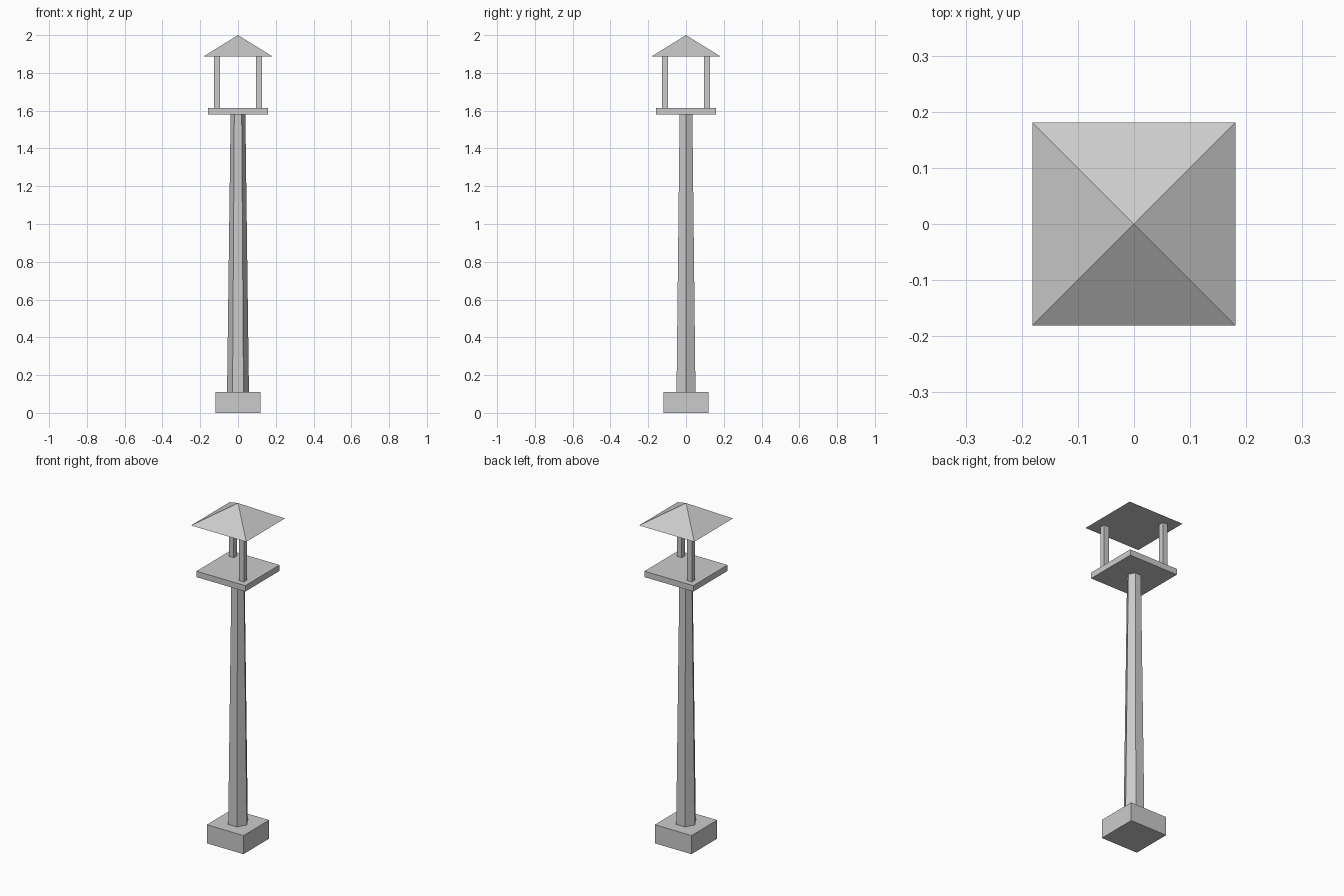
import bpy
from math import radians, sqrt

cube = bpy.data.objects.get("Cube")
if cube:
    bpy.data.objects.remove(cube, do_unlink=True)

# One plain grey for the whole lantern
GREY = (0.6, 0.6, 0.6, 1.0)
stone = bpy.data.materials.new("stone_grey")
stone.use_nodes = True
stone.diffuse_color = GREY
stone.node_tree.nodes["Principled BSDF"].inputs["Base Color"].default_value = GREY


def finish(name):
    obj = bpy.context.object
    obj.name = obj.data.name = name
    bpy.ops.object.transform_apply(location=False, rotation=True, scale=True)
    obj.data.materials.append(stone)
    return obj


def block(name, half, bottom, top, x=0, y=0):
    bpy.ops.mesh.primitive_cube_add(size=1, location=(x, y, (bottom + top) / 2))
    bpy.context.object.scale = (2 * half, 2 * half, top - bottom)
    return finish(name)


def taper(name, sides, r_bottom, r_top, bottom, top, turn):
    bpy.ops.mesh.primitive_cone_add(
        vertices=sides, radius1=r_bottom, radius2=r_top, depth=top - bottom,
        location=(0, 0, (bottom + top) / 2), rotation=(0, 0, radians(turn)))
    return finish(name)


# Square foot, tapered six-sided shaft and lantern platform
block("base", 0.12, 0, 0.11)
taper("shaft", 6, 0.058, 0.039, 0.11, 1.58, 30)
block("platform", 0.16, 1.58, 1.615)

# Two posts on opposite corners of the platform
for name, side in (("front_post", 1), ("back_post", -1)):
    block(name, 0.016, 1.615, 1.89, 0.11 * side, -0.11 * side)

# Pyramid roof
taper("roof", 4, 0.181 * sqrt(2), 0, 1.888, 2.0, 45)
